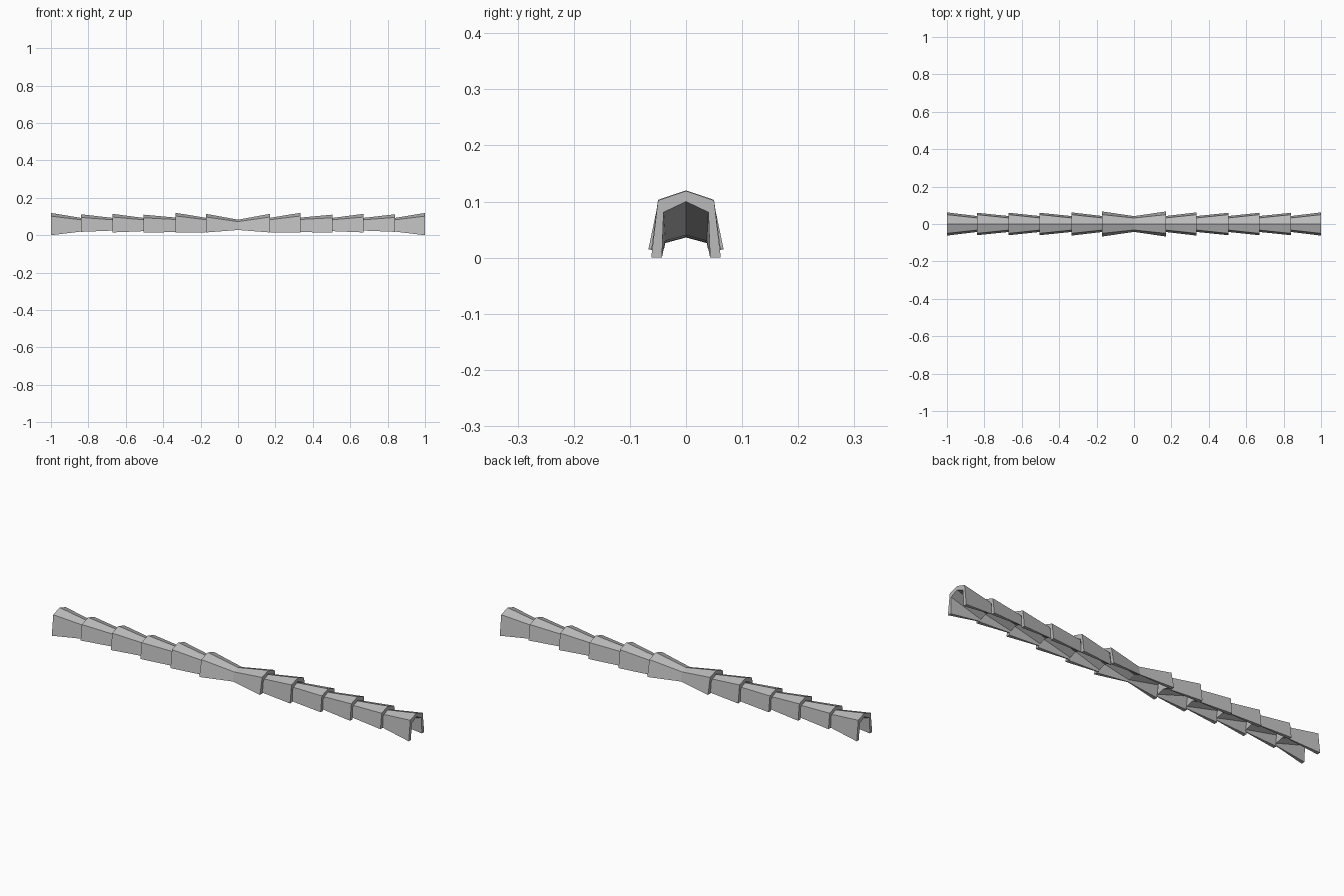
import bpy, bmesh

cube = bpy.data.objects.get("Cube")
if cube:
    bpy.data.objects.remove(cube, do_unlink=True)

grey = bpy.data.materials.new("plain grey")
grey.use_nodes = True
colour = (0.5, 0.5, 0.5, 1)
grey.diffuse_color = colour
grey.node_tree.nodes["Principled BSDF"].inputs["Base Color"].default_value = colour


def arch(foot, shoulder, base, shoulder_z, ridge, in_foot, in_shoulder, in_z, in_ridge):
    """Closed outline of an open-bottomed, peaked channel, as (y, z) points."""
    outer = [(-foot, base), (-shoulder, shoulder_z), (0, ridge),
             (shoulder, shoulder_z), (foot, base)]
    inner = [(in_foot, base), (in_shoulder, in_z), (0, in_ridge),
             (-in_shoulder, in_z), (-in_foot, base)]
    return outer + inner


def flared_segment(name, x0, x1, narrow, wide):
    """Loft between the narrow and wide outlines and cap both ends."""
    bm = bmesh.new()
    rings = [[bm.verts.new((x, y, z)) for y, z in outline]
             for x, outline in ((x0, narrow), (x1, wide))]
    n = len(narrow)
    for i in range(n):
        j = (i + 1) % n
        bm.faces.new((rings[0][i], rings[0][j], rings[1][j], rings[1][i]))
    # Caps in four quads, following the channel wall
    for ring in rings:
        for i in range(4):
            bm.faces.new((ring[i], ring[i + 1], ring[n - 2 - i], ring[n - 1 - i]))
    bmesh.ops.recalc_face_normals(bm, faces=bm.faces)
    mesh = bpy.data.meshes.new(name)
    bm.to_mesh(mesh)
    bm.free()
    mesh.materials.append(grey)
    obj = bpy.data.objects.new(name, mesh)
    bpy.context.collection.objects.link(obj)


# Start, end, narrow base, narrow ridge, wide foot, wide base, wide ridge
segments = [
    (0.0, 0.17, 0.028, 0.083, 0.067, 0.015, 0.114),
    (0.165, 0.335, 0.016, 0.092, 0.062, 0.014, 0.12),
    (0.33, 0.505, 0.017, 0.094, 0.06, 0.014, 0.11),
    (0.50, 0.67, 0.022, 0.092, 0.06, 0.015, 0.114),
    (0.665, 0.84, 0.025, 0.092, 0.06, 0.018, 0.112),
    (0.835, 1.0, 0.02, 0.092, 0.062, 0.0, 0.119),
]

for index, (x0, x1, base0, ridge0, foot, base1, ridge1) in enumerate(segments, 1):
    narrow = arch(0.042, 0.032, base0, ridge0 - 0.01, ridge0,
                  0.039, 0.037, base0 + 0.01, base0 + 0.02)
    wide = arch(foot, 0.05, base1, ridge1 - 0.017, ridge1,
                foot - 0.019, 0.04, ridge1 - 0.038, ridge1 - 0.019)
    for side, sign in (("left", 1), ("right", -1)):
        flared_segment(f"{side}_segment_{index}", sign * x0, sign * x1, narrow, wide)
